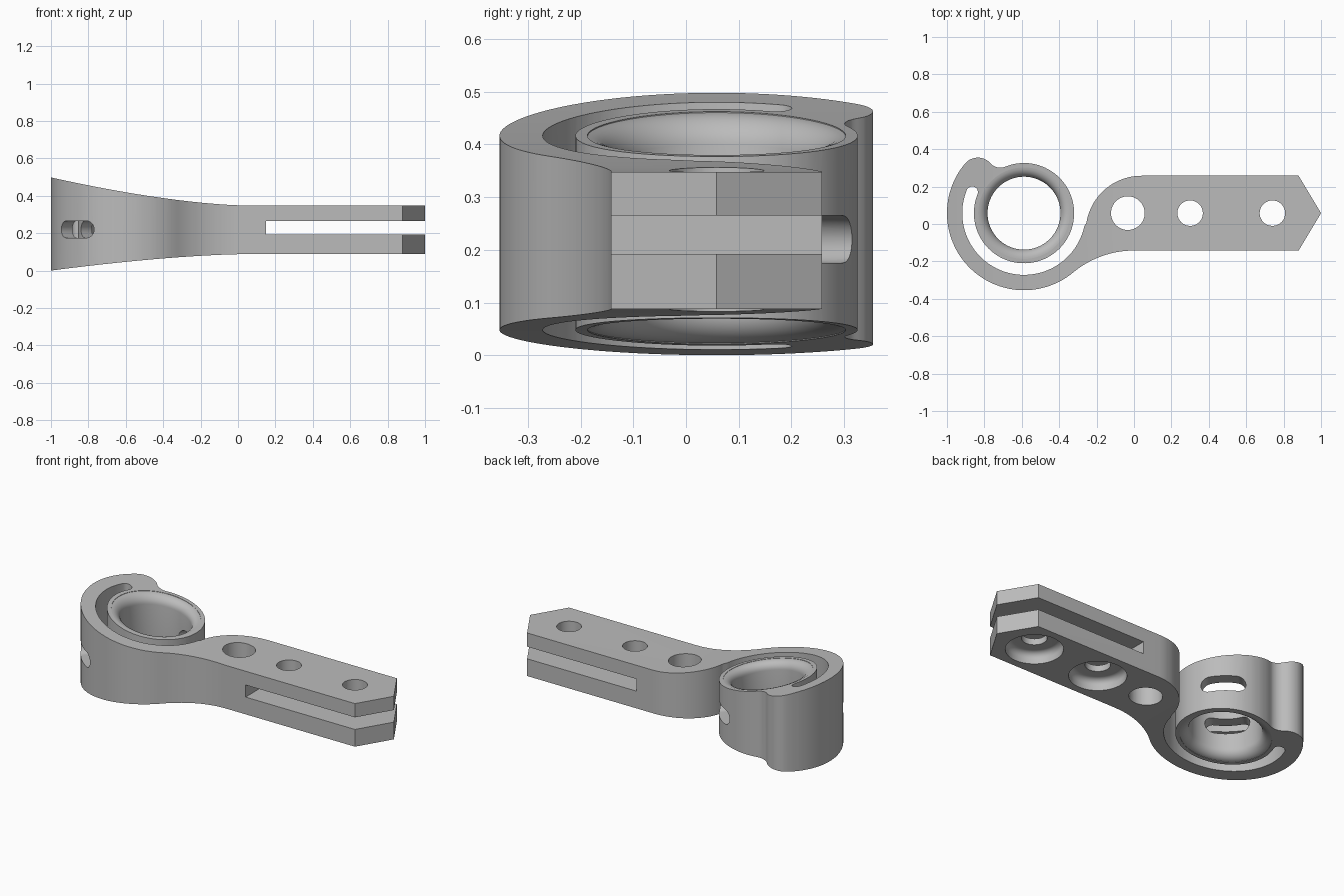
import bpy, bmesh
from math import sin, cos, pi, radians, degrees, atan2, acos, hypot

if "Cube" in bpy.data.objects:
    bpy.data.objects.remove(bpy.data.objects["Cube"])

# Main dimensions
CY = 0.058                                  # centre line
RX = -0.588                                 # ring centre
RING, SLOT, OUTER, BORE = 0.268, 0.33, 0.412, 0.195
HALF = 0.2                                  # half width of the arm
ARM_TOP, ARM_BOTTOM = 0.348, 0.088


def arc(cx, cy, r, a0, a1, n=24):
    """Points on an arc, angles in degrees."""
    angles = [radians(a0 + (a1 - a0) * i / n) for i in range(n + 1)]
    return [(cx + r * cos(a), cy + r * sin(a)) for a in angles]


def rise(x):
    return max(0, (0.04 - x) / 1.04) ** 1.55


def top(x):
    return ARM_TOP + 0.15 * rise(x)


def bottom(x):
    return ARM_BOTTOM * (1 - rise(x))


def finish(name, bm):
    bmesh.ops.recalc_face_normals(bm, faces=bm.faces)
    mesh = bpy.data.meshes.new(name)
    bm.to_mesh(mesh)
    bm.free()
    obj = bpy.data.objects.new(name, mesh)
    bpy.context.collection.objects.link(obj)
    return obj


def skin(name, loops):
    """Closed solid through equally long point loops."""
    bm = bmesh.new()
    rows = [[bm.verts.new(p) for p in loop] for loop in loops]
    for a, b in zip(rows, rows[1:]):
        for i in range(len(a)):
            j = (i + 1) % len(a)
            bm.faces.new((a[i], a[j], b[j], b[i]))
    bm.faces.new(rows[0])
    bm.faces.new(rows[-1])
    return finish(name, bm)


def lathe(name, x, rings, n=64):
    """Upright turned solid; ring heights are numbers or functions of x."""
    loops = []
    for r, z in rings:
        pts = arc(x, CY, r, 0, 360, n)[:-1]
        loops.append([(u, v, z(u) if callable(z) else z) for u, v in pts])
    return skin(name, loops)


def combine(obj, cutter, operation="DIFFERENCE"):
    mod = obj.modifiers.new("cut", "BOOLEAN")
    mod.operation, mod.object, mod.solver = operation, cutter, "EXACT"
    bpy.context.view_layer.objects.active = obj
    bpy.ops.object.modifier_apply(modifier=mod.name)
    bpy.data.objects.remove(cutter)


# Where the arm's rounded root meets the outer wall of the curved slot
ROOT_X, ROOT_R = 0.04, 0.298
root_y = CY + HALF - ROOT_R
dx, dy = ROOT_X - RX, root_y - CY
dist = hypot(dx, dy)
turn = acos((dist ** 2 + SLOT ** 2 - ROOT_R ** 2) / (2 * dist * SLOT)) if dist < SLOT + ROOT_R else 0
meet = atan2(dy, dx) + turn * 0.5
mx, my = RX + SLOT * cos(meet), CY + SLOT * sin(meet)
root_end = degrees(atan2(my - root_y, mx - ROOT_X)) % 360

# Thumb bump, and the small hollow between it and the ring
BUMP, HOLLOW, BUMP_A = 0.09, 0.07, 140
d, a, b = OUTER - BUMP, RING + HOLLOW, BUMP + HOLLOW
bx, by = RX + d * cos(radians(BUMP_A)), CY + d * sin(radians(BUMP_A))
hollow_a = BUMP_A - degrees(acos((d * d + a * a - b * b) / (2 * d * a)))
hx, hy = RX + a * cos(radians(hollow_a)), CY + a * sin(radians(hollow_a))
to_bump = degrees(atan2(by - hy, bx - hx)) % 360

# Lower sweep, tangent to the outer curve and to the arm edge
sweep_r = (RX ** 2 + HALF ** 2 - OUTER ** 2) / (2 * (OUTER - HALF))
sweep_a = degrees(atan2(-(HALF + sweep_r), -RX))
SLOT_END = 158

outline = [(1, CY), (0.88, CY + HALF)]
outline += arc(ROOT_X, root_y, ROOT_R, 90, root_end)
outline += arc(RX, CY, SLOT, degrees(meet), SLOT_END - 360, 64)[1:]
mid = (SLOT + RING) / 2
outline += arc(RX + mid * cos(radians(SLOT_END)), CY + mid * sin(radians(SLOT_END)),
               (SLOT - RING) / 2, SLOT_END, SLOT_END - 180, 12)[1:]
outline += arc(RX, CY, RING, SLOT_END - 360, hollow_a, 80)[1:]
outline += arc(hx, hy, HOLLOW, hollow_a + 180, to_bump, 12)[1:]
outline += arc(bx, by, BUMP, to_bump - 180, BUMP_A, 14)[1:]
outline += arc(RX, CY, OUTER, BUMP_A, sweep_a + 360, 56)[1:]
outline += arc(0, CY - HALF - sweep_r, sweep_r, sweep_a + 180, 90, 20)[1:]
outline += [(0.88, CY - HALF)]

body = skin("clamp_lever", [[(x, y, z) for x, y in outline] for z in (-0.2, 0.8)])

# Flared side profile
xs = [-1.02 + 1.06 * i / 40 for i in range(41)] + [1.1]
side = [(x, bottom(x)) for x in xs] + [(x, top(x)) for x in reversed(xs)]
combine(body, skin("side_profile", [[(x, y, z) for x, z in side] for y in (-0.6, 0.6)]),
        "INTERSECT")

# Ring bore with rounded rims that follow the slanted faces
ROUND = 0.05
steps = [radians(90 * i / 8) for i in range(9)]
lip = [(BORE + ROUND * (1 - sin(t)), 0.002 + ROUND * (1 - cos(t))) for t in steps]
rings = [(BORE + ROUND, 0.7)]
rings += [(r, lambda x, o=o: top(x) - o) for r, o in lip]
rings += [(r, lambda x, o=o: bottom(x) + o) for r, o in reversed(lip)]
rings += [(BORE + ROUND, -0.2)]
combine(body, lathe("ring_bore", RX, rings, 96))

# Strap slot straight through the ring, along a diagonal
AXIS, SLOT_W, SLOT_H, SLOT_Z = radians(47), 0.24, 0.09, 0.22
r = SLOT_H / 2
w = SLOT_W / 2 - r
stadium = arc(w, SLOT_Z, r, -90, 90, 16) + arc(-w, SLOT_Z, r, 90, 270, 16)
combine(body, skin("strap_slot", [
    [(RX + t * cos(AXIS) - s * sin(AXIS), CY + t * sin(AXIS) + s * cos(AXIS), z)
     for s, z in stadium] for t in (-0.5, 0.5)]))

# Slit that splits the arm
slit = [(0.15, 0.192), (1.1, 0.192), (1.1, 0.265), (0.15, 0.265)]
combine(body, skin("arm_slit", [[(x, y, z) for x, z in slit] for y in (-0.5, 0.5)]))

# Plain pivot hole, and two bolt holes with round-floored recesses underneath
combine(body, lathe("pivot_hole", -0.033, [(0.09, -0.1), (0.09, 0.6)]))
recess = [(0.155, 0)] + [(0.12 + 0.035 * cos(t), 0.12 + 0.035 * sin(t)) for t in steps]
for x in (0.3, 0.74):
    combine(body, lathe("bolt_hole", x, recess + [(0.068, 0.155), (0.068, 0.6)]))

# Grey finish
grey = bpy.data.materials.new("plain_grey")
grey.use_nodes = True
colour = (0.5, 0.5, 0.5, 1)
grey.diffuse_color = colour
grey.node_tree.nodes["Principled BSDF"].inputs["Base Color"].default_value = colour
body.data.materials.clear()
body.data.materials.append(grey)
for face in body.data.polygons:
    face.material_index = 0

bpy.ops.object.select_all(action="DESELECT")
body.select_set(True)
bpy.context.view_layer.objects.active = body
bpy.ops.object.shade_smooth_by_angle(angle=radians(30))
